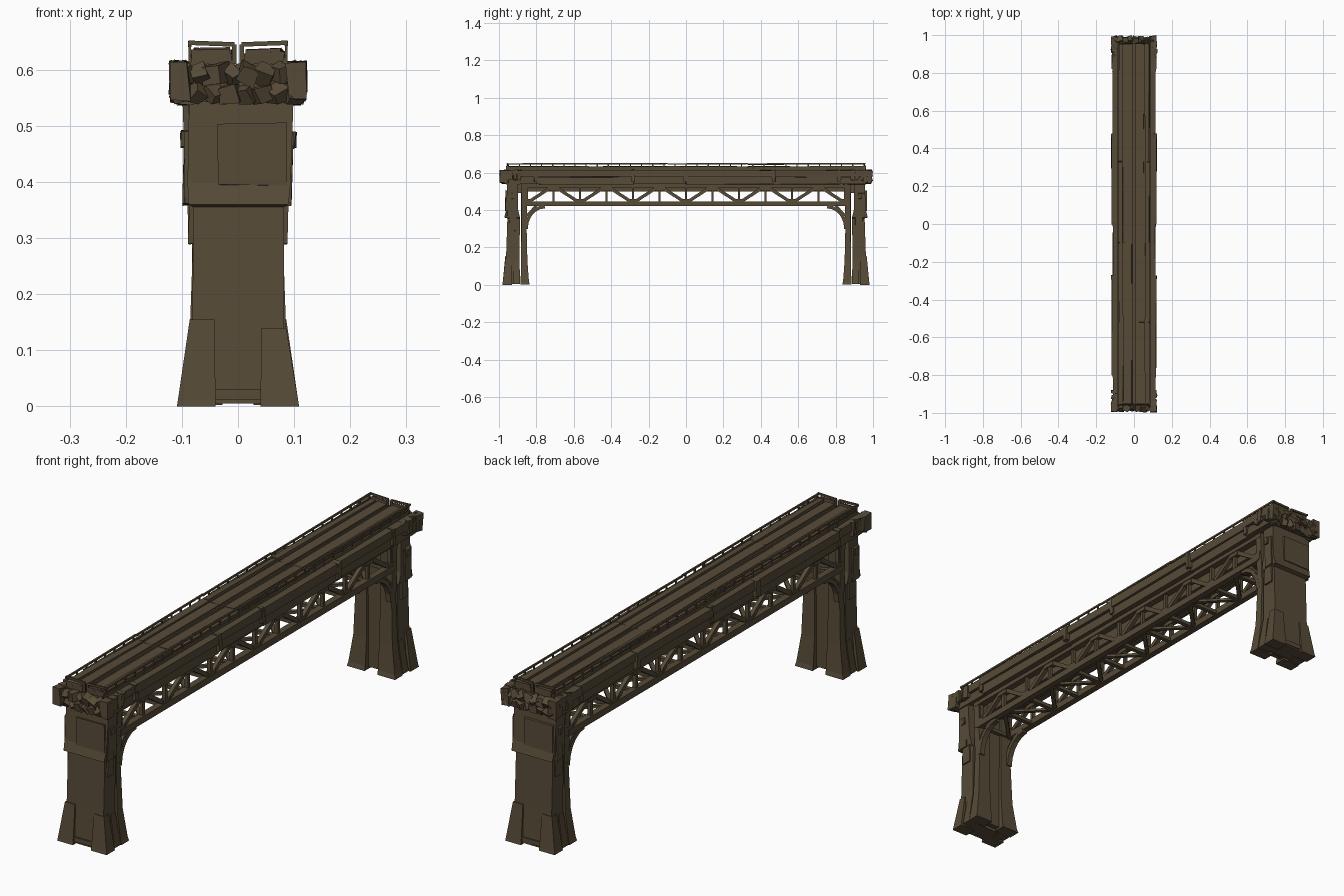
import bpy
import bmesh
import random
from math import cos, sin, pi
from mathutils import Vector, Matrix, Euler

random.seed(7)
cube = bpy.data.objects.get("Cube")
if cube:
    bpy.data.objects.remove(cube)

# One weathered brown for the whole structure
mat = bpy.data.materials.new("weathered brown")
mat.use_nodes = True
colour = (0.095, 0.070, 0.039, 1)
mat.diffuse_color = colour
bsdf = mat.node_tree.nodes["Principled BSDF"]
bsdf.inputs["Base Color"].default_value = colour
bsdf.inputs["Roughness"].default_value = 0.9


def finish(name, bm):
    bmesh.ops.recalc_face_normals(bm, faces=bm.faces)
    mesh = bpy.data.meshes.new(name)
    bm.to_mesh(mesh)
    bm.free()
    mesh.materials.append(mat)
    obj = bpy.data.objects.new(name, mesh)
    bpy.context.collection.objects.link(obj)
    return obj


def rough(amount):
    return Vector(random.uniform(-amount, amount) for _ in range(3))


def box(bm, x, y, z, wear=0.0, s=1):
    """Box from three ranges, corners worn at random; s=-1 turns it to the far end."""
    verts = bmesh.ops.create_cube(bm, size=1)["verts"]
    for v in verts:
        p = Vector((r[0] + (c + 0.5) * (r[1] - r[0]) for r, c in zip((x, y, z), v.co)))
        p += rough(wear)
        v.co = (p.x * s, p.y * s, p.z)
    return verts


def beam(bm, a, b, width, depth):
    """Square bar between two points; width is measured across x where possible."""
    a, b = Vector(a), Vector(b)
    d = (b - a).normalized()
    side = Vector((1, 0, 0)) if abs(d.x) < 0.3 else Vector((0, 0, 1))
    up = d.cross(side).normalized()
    side = up.cross(d)
    for v in bmesh.ops.create_cube(bm, size=1)["verts"]:
        base = b if v.co.z > 0 else a
        v.co = base + side * v.co.x * width + up * v.co.y * depth


def loft(bm, rings, s=1):
    """Stack of rectangles (z, x0, x1, y0, y1) skinned into a block."""
    loops = []
    for z, x0, x1, y0, y1 in rings:
        corners = ((x0, y0), (x1, y0), (x1, y1), (x0, y1))
        loops.append([bm.verts.new((x * s, y * s, z)) for x, y in corners])
    for lo, hi in zip(loops, loops[1:]):
        for i in range(4):
            j = (i + 1) % 4
            bm.faces.new((lo[i], lo[j], hi[j], hi[i]))
    bm.faces.new(loops[0])
    bm.faces.new(loops[-1])


# Piers: s=1 is the front end, s=-1 the same pier turned half round
for s, end in ((1, "front"), (-1, "back")):
    # Outer wall with a ledge at mid height
    bm = bmesh.new()
    loft(bm, [(0.005, -.088, .088, -.97, -.892), (.15, -.081, .082, -.962, -.89),
              (.355, -.08, .082, -.955, -.888), (.36, -.088, .09, -.972, -.888),
              (.40, -.09, .094, -.962, -.897), (.55, -.087, .099, -.955, -.9)], s)
    finish(end + "_pier_wall", bm)

    # Raised panel, side plates and foot plinth on the wall
    bm = bmesh.new()
    box(bm, (-.035, .088), (-.966, -.95), (.395, .504), .002, s)
    box(bm, (-.042, .04), (-.974, -.95), (.012, .03), .001, s)
    for m in (-1, 1):
        box(bm, (m * .075, m * .097), (-.955, -.915), (.36, .49), .003, s)
        box(bm, (m * .07, m * .088), (-.945, -.905), (.29, .36), .002, s)
        box(bm, (m * .08, m * .102), (-.94, -.92), (.46, .49), .003, s)
    finish(end + "_pier_plates", bm)

    # Sloping buttresses on the four corners of the foot
    bm = bmesh.new()
    for m in (-1, 1):
        top = .14 if m > 0 else .155
        loft(bm, [(0, m * .04, m * .109, -.982, -.93), (.012, m * .04, m * .107, -.98, -.93),
                  (top, m * .042, m * .086, -.966, -.935)], s)
        loft(bm, [(.004, m * .05, m * .104, -.925, -.887), (.13, m * .05, m * .084, -.92, -.89)], s)
    finish(end + "_pier_buttresses", bm)

    # Paired inner columns carrying the truss
    bm = bmesh.new()
    for m in (-1, 1):
        loft(bm, [(.002, m * .028, m * .106, -.884, -.836), (.02, m * .028, m * .102, -.884, -.84),
                  (.13, m * .028, m * .086, -.882, -.848), (.30, m * .03, m * .08, -.88, -.852),
                  (.50, m * .03, m * .085, -.88, -.85), (.55, m * .03, m * .09, -.88, -.85)], s)
    box(bm, (-.06, .06), (-.882, -.862), (.01, .55), 0, s)
    box(bm, (-.07, .07), (-.905, -.87), (.49, .55), 0, s)
    finish(end + "_inner_columns", bm)

    # Curved knee braces from columns to bottom chord
    bm = bmesh.new()
    for m in (-1, 1):
        pts = []
        for i in range(6):
            a = i / 5 * pi / 2
            pts.append((m * .07 * s, (-.855 + .10 * (1 - cos(a))) * s, .30 + .118 * sin(a)))
        for a, b in zip(pts, pts[1:]):
            beam(bm, a, b, .022, .018)
        beam(bm, (m * .07 * s, -.85 * s, .37), (m * .07 * s, -.80 * s, .425), .015, .012)
    finish(end + "_knee_braces", bm)

    # Broken masonry around the cap
    bm = bmesh.new()
    for row, z in enumerate((.557, .592)):
        for i in range(8):
            x = -.1 + i * .0285 + row * .004
            size = random.uniform(.026, .036)
            spin = Euler((random.random() * 3, random.random() * 3, random.random() * 3))
            place = Matrix.Translation((x * s, -.972 * s, z)) @ spin.to_matrix().to_4x4()
            for v in bmesh.ops.create_cube(bm, size=size, matrix=place)["verts"]:
                v.co += rough(.004)
                v.co.z = min(max(v.co.z, .538), .618)
                v.co.x = min(max(v.co.x, -.12), .12)
                v.co.y = min(max(v.co.y, -1), 1)
    for m in (-1, 1):
        box(bm, (m * .088, m * .119), (-.995, -.95), (.545, .612), .004, s)
        for i in range(3):
            box(bm, (m * .092, m * .119), (-.95 + i * .025, -.93 + i * .025), (.56, .613), .005, s)
    finish(end + "_cap_rubble", bm)

# Deck body under the walkway
bm = bmesh.new()
box(bm, (-.1, .1), (-.965, .965), (.542, .60))
finish("deck_body", bm)

# Long deck strips either side of a narrow centre slot
bm = bmesh.new()
cuts = (-.96, -.52, -.1, .33, .96)
for m in (-1, 1):
    box(bm, (m * .006, m * .088), (-.955, .955), (.59, .622))
    for a, b in zip(cuts, cuts[1:]):
        box(bm, (m * .012, m * .052), (a, b), (.61, .628), .002)
        box(bm, (m * .058, m * .082), (a, b), (.61, .633), .003)
finish("deck_strips", bm)

# Side girders: stepped, overlapping plates with worn edges
bm = bmesh.new()
breaks = (-.96, -.8, -.28, 0, .47, .82, .96)
for m in (-1, 1):
    for i, (a, b) in enumerate(zip(breaks, breaks[1:])):
        out = .119 if i % 2 else .113
        box(bm, (m * .08, m * out), (a, b), (.578, .612), .0025)
        box(bm, (m * .08, m * (out - .009)), (a, b), (.538, .575), .003)
        box(bm, (m * .09, m * (out + .002)), (b - .012, b + .008), (.55, .614), .002)
finish("side_girders", bm)

# Low railings along the sides and across the ends
bm = bmesh.new()
for m in (-1, 1):
    for i in range(33):
        y = -.95 + i * .0594
        beam(bm, (m * .086, y, .61), (m * .086, y, .648), .005, .006)
    for a, b in zip(cuts, cuts[1:]):
        h = random.uniform(.644, .648)
        beam(bm, (m * .086, a, h), (m * .086, b, .648), .006, .007)
    beam(bm, (m * .084, -.955, .63), (m * .084, .955, .63), .004, .006)
    for y in (-.955, .955):
        beam(bm, (m * .006, y, .645), (m * .088, y, .648), .008, .006)
        box(bm, (m * .012, m * .078), (y - .006, y + .006), (.61, .638), .003)
        beam(bm, (m * .007, y, .61), (m * .007, y, .645), .008, .006)
finish("railings", bm)

# Side trusses: chords, posts and alternating diagonals
bm = bmesh.new()
panels = 12
step = 1.70 / panels
for m in (-1, 1):
    x = m * .074
    beam(bm, (x, -.86, .433), (x, .86, .433), .026, .026)
    beam(bm, (x, -.88, .532), (x, .88, .532), .028, .022)
    for i in range(panels + 1):
        y = -.85 + i * step
        beam(bm, (x, y, .43), (x, y, .54), .014, .013)
        if i % 2:
            box(bm, (m * .064, m * .085), (y - .025, y + .025), (.505, .535))
        else:
            box(bm, (m * .064, m * .085), (y - .022, y + .022), (.425, .458))
        if i < panels:
            low, high = (.437, .53) if i % 2 == 0 else (.53, .437)
            beam(bm, (x, y, low), (x, y + step, high), .016, .017)
finish("side_trusses", bm)

# Bottom cross ties and lateral bracing
bm = bmesh.new()
for i in range(panels + 1):
    y = -.85 + i * step
    beam(bm, (-.074, y, .43), (.074, y, .43), .014, .018)
    if i < panels:
        m = 1 if i % 2 else -1
        beam(bm, (m * .07, y, .43), (-m * .07, y + step, .43), .01, .016)
finish("lateral_bracing", bm)

# Stringers beneath the deck
bm = bmesh.new()
for m in (-1, 1):
    beam(bm, (m * .03, -.87, .522), (m * .03, .87, .522), .018, .045)
finish("stringers", bm)
